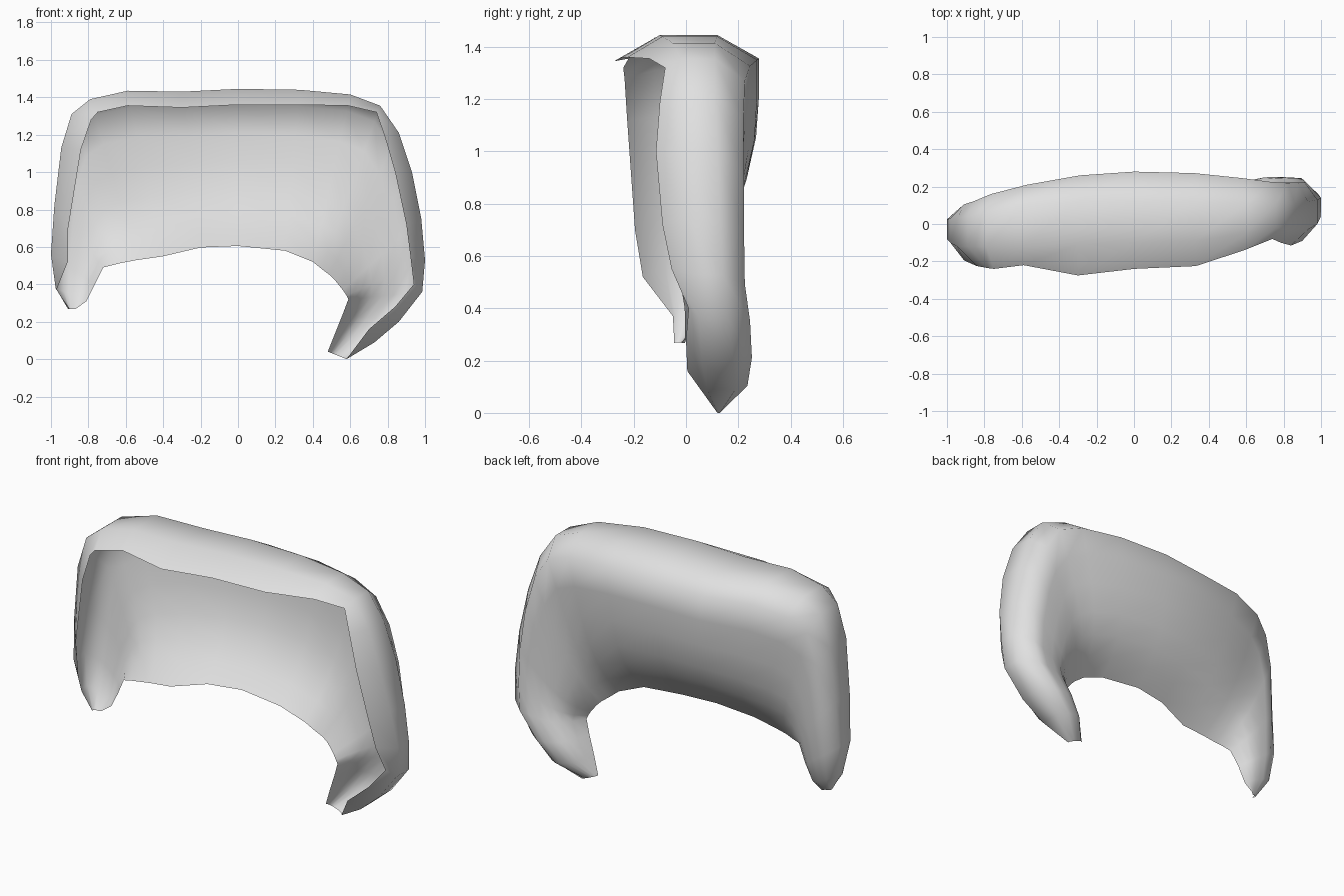
import bpy, bmesh
from mathutils import Vector

# Front opening edge, left tip over the top to right tip: x, y, z
rim = [(-.90, -.045, .267), (-.97, -.05, .37), (-.91, -.165, .52), (-.908, -.195, .70),
       (-.84, -.225, 1.12), (-.785, -.235, 1.28), (-.75, -.24, 1.32), (-.59, -.22, 1.355),
       (-.3, -.275, 1.345), (0, -.24, 1.36), (.33, -.225, 1.36), (.59, -.14, 1.355),
       (.74, -.08, 1.32), (.785, -.1, 1.19), (.84, -.115, 1.0), (.90, -.09, .72),
       (.922, -.055, .55), (.94, .01, .40), (.84, 0, .28), (.70, .005, .16), (.58, .12, 0)]
# Outer wall outline: x, z
outline = [(-.91, .27), (-.975, .38), (-1, .56), (-.982, .82), (-.945, 1.13), (-.89, 1.31),
           (-.79, 1.39), (-.59, 1.435), (-.3, 1.43), (0, 1.445), (.33, 1.44), (.6, 1.415),
           (.76, 1.355), (.86, 1.21), (.93, 1.0), (.98, .75), (1, .53), (.985, .36),
           (.86, .2), (.73, .09), (.58, 0)]
# Depth of the outer wall's front, its back, and the rounded back corner
depth = [(-.04, -.03, -.02), (-.04, .01, .04), (-.08, .025, .07), (-.1, .03, .09),
         (-.12, .03, .105), (-.12, .04, .12), (-.12, .06, .16), (-.12, .10, .21),
         (-.11, .12, .26), (-.1, .12, .28), (-.09, .12, .272), (-.05, .11, .245),
         (-.02, .11, .225), (-.03, .11, .22), (-.03, .12, .222), (0, .13, .222),
         (.04, .14, .225), (.05, .16, .245), (.06, .18, .252), (.08, .19, .235),
         (.12, .13, .14)]
# Lower edge of the back panel: x, y, z
lower = [(-.87, -.005, .267), (-.81, -.003, .31), (-.765, -.005, .40), (-.72, -.02, .49),
         (-.67, -.025, .503), (-.62, -.035, .515), (-.54, -.04, .53), (-.4, -.05, .55),
         (-.2, .005, .597), (0, .035, .605), (.25, .03, .58), (.4, .045, .52),
         (.45, .06, .48), (.49, .075, .45), (.52, .08, .42), (.56, .075, .37),
         (.58, .07, .34), (.59, .07, .32), (.56, .085, .24), (.52, .1, .14),
         (.48, .12, .04)]


def section(f, o, d, e):
    """One cross-section from the front edge, round the wall, down the panel."""
    front, edge = Vector(f), Vector(e)
    wall = [Vector((o[0], y, o[1])) for y in d[:2]]
    inward = Vector((e[0] - o[0], 0, e[2] - o[1]))
    inset = min(.09, .27 * inward.length)
    corner = Vector((o[0], d[2], o[1])) + inward.normalized() * inset
    pts = [front] + wall + [corner]
    # The panel stays flatter beside the two arms
    power = 3.3 + 1.2 * min(1, abs(o[0])) ** 2
    for t in (.2, .4, .6, .75, .88, 1):
        p = corner.lerp(edge, t)
        p.y = corner.y + (edge.y - corner.y) * t ** power
        pts.append(p)
    return pts


# Shell: skin the cross-sections together
bm = bmesh.new()
rows = [[bm.verts.new(p) for p in section(*s)] for s in zip(rim, outline, depth, lower)]
for a, b in zip(rows, rows[1:]):
    for i in range(len(a) - 1):
        bm.faces.new((a[i], a[i + 1], b[i + 1], b[i]))
bmesh.ops.remove_doubles(bm, verts=bm.verts, dist=.0005)
bmesh.ops.recalc_face_normals(bm, faces=bm.faces)
# Turn the panel, and with it the whole shell, to face the back
if sum(f.normal.y * f.calc_area() for f in bm.faces) < 0:
    bmesh.ops.reverse_faces(bm, faces=bm.faces)
for f in bm.faces:
    f.smooth = True
mesh = bpy.data.meshes.new("curved_shell")
bm.to_mesh(mesh)
bm.free()
grey = bpy.data.materials.new("light_grey")
grey.diffuse_color = (.75, .75, .75, 1)
mesh.materials.append(grey)
shell = bpy.data.objects.new("curved_shell", mesh)
bpy.context.collection.objects.link(shell)
